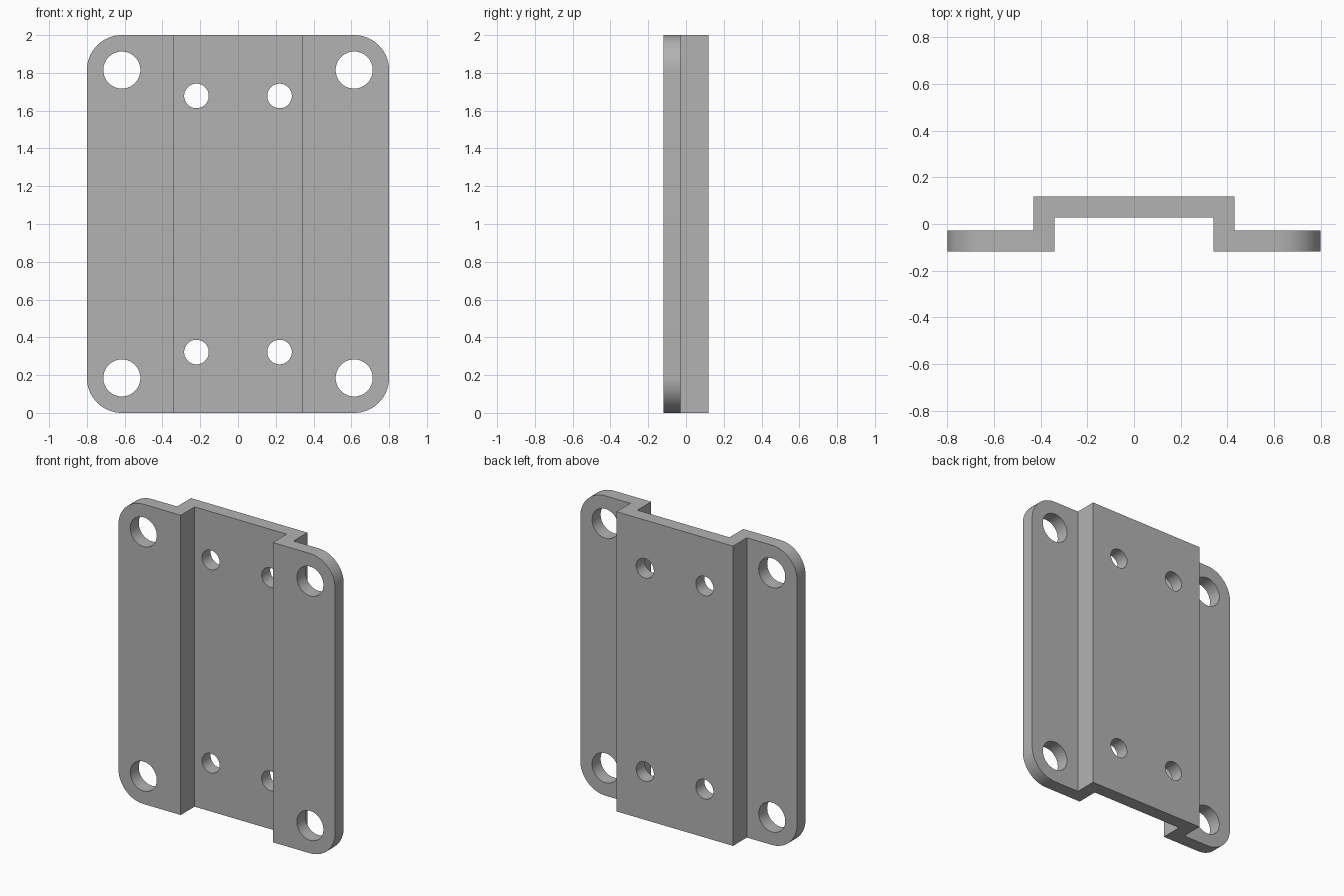
import bpy, bmesh, math
from mathutils import Matrix, Vector

cube = bpy.data.objects.get("Cube")
if cube:
    bpy.data.objects.remove(cube, do_unlink=True)

HEIGHT, HALF_W, HALF_D, THICK = 2.0, 0.8, 0.118, 0.09
INNER = 0.34              # half width of the channel opening
OUTER = INNER + THICK     # half width of the raised back
CORNER = 0.185

grey = bpy.data.materials.new("plain_grey")
grey.use_nodes = True
grey.diffuse_color = (0.45, 0.45, 0.45, 1)
grey.node_tree.nodes["Principled BSDF"].inputs["Base Color"].default_value = (0.45, 0.45, 0.45, 1)


def make_object(name, bm):
    bmesh.ops.recalc_face_normals(bm, faces=bm.faces)
    mesh = bpy.data.meshes.new(name)
    bm.to_mesh(mesh)
    bm.free()
    obj = bpy.data.objects.new(name, mesh)
    bpy.context.collection.objects.link(obj)
    mesh.materials.append(grey)
    return obj


# Hat-shaped cross-section, mirrored and extruded upward
half = [(INNER, HALF_D - THICK), (INNER, -HALF_D), (HALF_W, -HALF_D),
        (HALF_W, THICK - HALF_D), (OUTER, THICK - HALF_D), (OUTER, HALF_D)]
outline = half + [(-x, y) for x, y in reversed(half)]
bm = bmesh.new()
profile = bm.faces.new([bm.verts.new((x, y, 0)) for x, y in outline])
top = bmesh.ops.extrude_face_region(bm, geom=[profile])["geom"]
bmesh.ops.translate(bm, vec=Vector((0, 0, HEIGHT)),
                    verts=[g for g in top if isinstance(g, bmesh.types.BMVert)])

# Rounded flange corners
corners = [e for e in bm.edges
           if all(abs(v.co.x) > HALF_W - 0.001 for v in e.verts)
           and abs(e.verts[0].co.z - e.verts[1].co.z) < 0.001]
bmesh.ops.bevel(bm, geom=corners, offset=CORNER, offset_type='OFFSET',
                segments=16, profile=0.5, affect='EDGES')
bracket = make_object("bracket_plate", bm)

# Mounting holes: large in the flanges, small in the raised back
bm = bmesh.new()
for x, inset, radius in ((HALF_W - CORNER, CORNER, 0.098), (0.22, 0.322, 0.065)):
    for side in (-1, 1):
        for z in (inset, HEIGHT - inset):
            place = Matrix.Translation((side * x, 0, z)) @ Matrix.Rotation(math.pi / 2, 4, 'X')
            bmesh.ops.create_cone(bm, cap_ends=True, segments=64, radius1=radius,
                                  radius2=radius, depth=0.6, matrix=place)
cutter = make_object("hole_cutter", bm)
cutter.hide_render = True

cut = bracket.modifiers.new("holes", 'BOOLEAN')
cut.operation = 'DIFFERENCE'
cut.solver = 'EXACT'
cut.object = cutter
bpy.context.view_layer.objects.active = bracket
bracket.select_set(True)
bpy.ops.object.modifier_apply(modifier=cut.name)
bpy.data.objects.remove(cutter, do_unlink=True)

# Smooth curved walls, crisp folds
bpy.ops.object.shade_smooth_by_angle(angle=math.radians(30))
